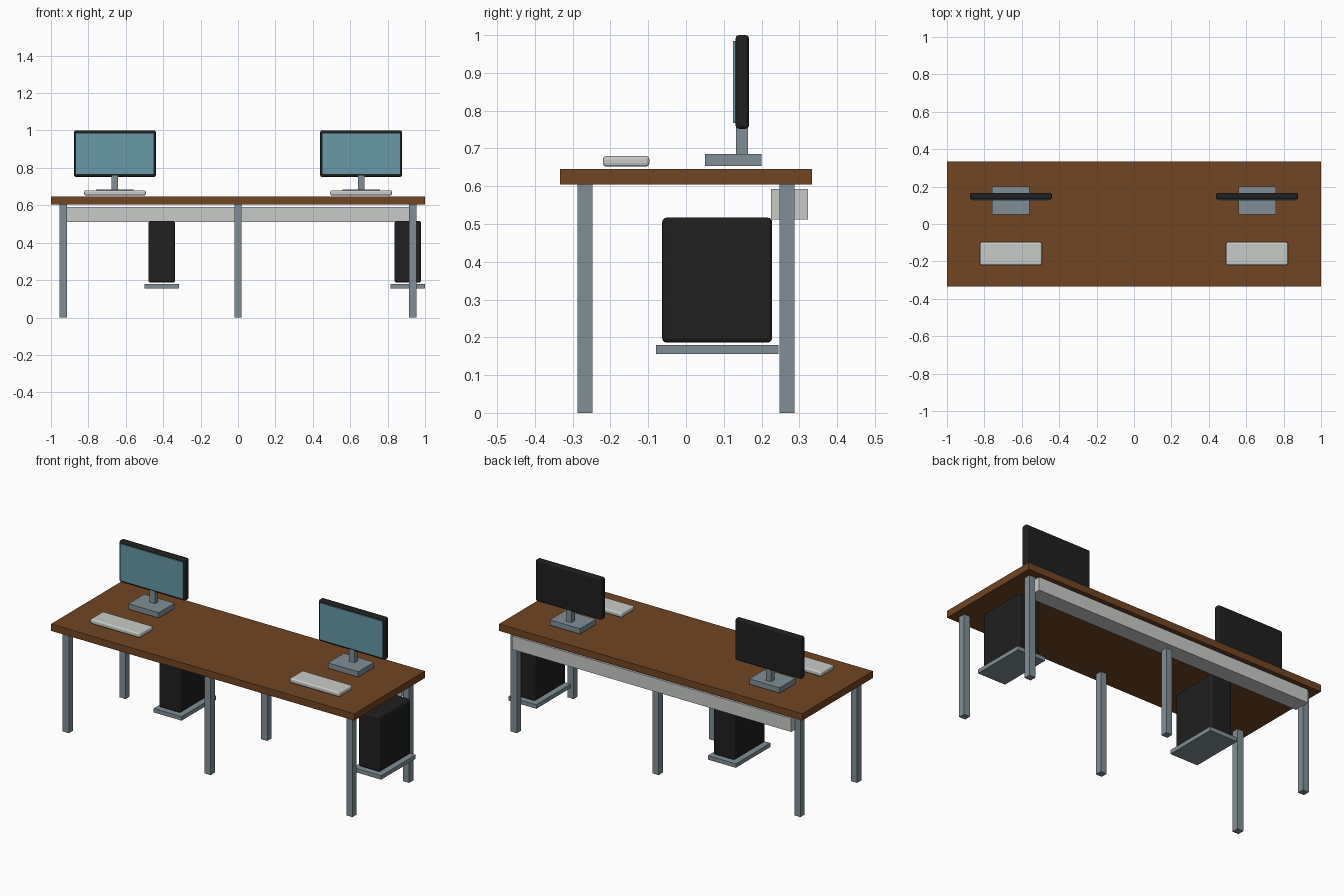
import bpy
import bmesh

if "Cube" in bpy.data.objects:
    bpy.data.objects.remove(bpy.data.objects["Cube"])


def material(name, rgb):
    m = bpy.data.materials.new(name)
    m.diffuse_color = (*rgb, 1)
    m.use_nodes = True
    m.node_tree.nodes["Principled BSDF"].inputs["Base Color"].default_value = m.diffuse_color
    return m


WOOD = material("brown wood", (0.165, 0.059, 0.016))
METAL = material("grey metal", (0.22, 0.275, 0.305))
BLACK = material("black plastic", (0.014, 0.014, 0.014))
PALE = material("pale grey", (0.58, 0.60, 0.58))
SCREEN = material("screen blue", (0.135, 0.32, 0.385))


def box(name, x, y, z, mat, bevel=0):
    """Box from (min, max) ranges on each axis, with optional rounded edges."""
    bm = bmesh.new()
    bmesh.ops.create_cube(bm, size=1)
    for v in bm.verts:
        v.co = [(a + b) / 2 + c * (b - a) for c, (a, b) in zip(v.co, (x, y, z))]
    mesh = bpy.data.meshes.new(name)
    bm.to_mesh(mesh)
    bm.free()
    mesh.materials.append(mat)
    ob = bpy.data.objects.new(name, mesh)
    bpy.context.collection.objects.link(ob)
    if bevel:
        mod = ob.modifiers.new("rounded edges", "BEVEL")
        mod.width = bevel
        mod.segments = 3
    return ob


def span(centre, width):
    return (centre - width / 2, centre + width / 2)


# Desk top and the cable tray under its back edge
box("desk_top", (-1, 1), (-0.333, 0.333), (0.605, 0.646), WOOD)
box("cable_tray", (-0.92, 0.92), (0.225, 0.323), (0.512, 0.592), PALE)

# Six square legs
for x in (-0.935, 0, 0.935):
    for y in (-0.267, 0.267):
        box("leg", span(x, 0.04), span(y, 0.04), (0, 0.605), METAL)

# Two workstations: monitor, stand and keyboard
for x in (-0.658, 0.658):
    box("monitor_base", span(x, 0.2), (0.05, 0.2), (0.653, 0.685), METAL)
    box("monitor_stem", span(x, 0.034), (0.132, 0.164), (0.685, 0.76), METAL)
    box("monitor_case", span(x, 0.438), (0.131, 0.167), (0.752, 1.0), BLACK, 0.01)
    box("monitor_screen", span(x, 0.415), (0.125, 0.134), (0.767, 0.985), SCREEN)
    box("keyboard", span(x, 0.33), (-0.22, -0.097), (0.652, 0.68), PALE, 0.009)

# Two computer towers on their hanging shelves
for x in (-0.408, 0.908):
    box("tower_shelf", span(x, 0.184), (-0.08, 0.245), (0.156, 0.18), METAL)
    box("computer_tower", span(x, 0.142), (-0.063, 0.228), (0.186, 0.517), BLACK, 0.012)
